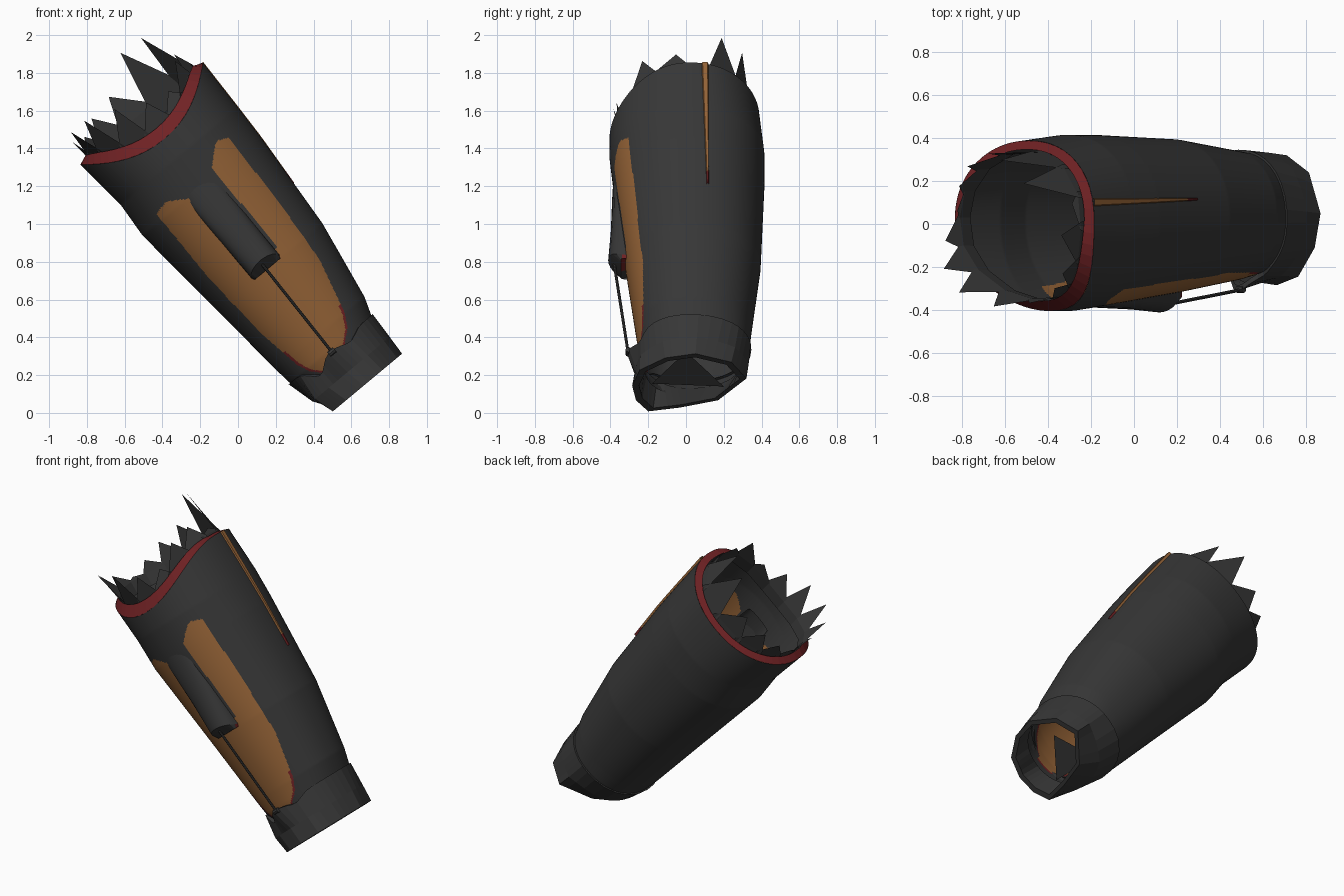
import bpy, bmesh, math
from mathutils import Vector

if "Cube" in bpy.data.objects:
    bpy.data.objects.remove(bpy.data.objects["Cube"])


def material(name, rgb):
    m = bpy.data.materials.new(name)
    m.diffuse_color = (*rgb, 1)
    m.use_nodes = True
    m.node_tree.nodes["Principled BSDF"].inputs["Base Color"].default_value = m.diffuse_color
    return m


DARK = material("charcoal", (0.038, 0.038, 0.038))
ORANGE = material("burnt orange", (0.30, 0.125, 0.038))
RED = material("dark red", (0.165, 0.016, 0.018))


def P(t, u, y):
    """Tilted frame: t runs down the sleeve axis, u across it, y to the back."""
    return Vector((-0.51 + 0.64 * t + 0.768 * u, y, 1.585 - 0.768 * t + 0.64 * u))


def lerp(table, t):
    """Interpolate rows (key, values...) at t."""
    if t <= table[0][0]:
        return table[0][1:]
    for a, b in zip(table, table[1:]):
        if t <= b[0]:
            f = (t - a[0]) / (b[0] - a[0])
            return [p + (q - p) * f for p, q in zip(a[1:], b[1:])]
    return table[-1][1:]


# t, u min, u max, y front, y back
STATIONS = [(-0.4, -.42, .42, -.40, .385), (0, -.422, .422, -.405, .385), (.3, -.395, .413, -.405, .415),
            (.5, -.41, .405, -.385, .415), (1.06, -.36, .363, -.32, .395),
            (1.5, -.322, .285, -.265, .345), (1.6, -.31, .25, -.25, .335),
            (1.74, -.25, .20, -.22, .28)]


def section(t, a, k=1.0):
    """Point (u, y) of the sleeve cross-section at angle a."""
    u0, u1, yf, yb = lerp(STATIONS, t)
    c, s = (math.copysign(abs(f(a)) ** 0.93, f(a)) for f in (math.cos, math.sin))
    y = 0.02 + s * ((yb - 0.02) if s > 0 else (0.02 - yf))
    return (u0 + u1) / 2 + k * c * (u1 - u0) / 2, 0.02 + k * (y - 0.02)


def grid(name, rows, closed=True, mats=(DARK,), rule=None, smooth=True):
    """Skin rows of (t, u, y) points; rule(t, u, y) gives the material index."""
    bm = bmesh.new()
    vs = [[bm.verts.new(P(*p)) for p in r] for r in rows]
    n = len(rows[0])
    for j in range(len(rows) - 1):
        for i in range(n if closed else n - 1):
            k = (i + 1) % n
            f = bm.faces.new((vs[j][i], vs[j][k], vs[j + 1][k], vs[j + 1][i]))
            f.smooth = smooth
            if rule:
                cs = (rows[j][i], rows[j][k], rows[j + 1][k], rows[j + 1][i])
                f.material_index = rule(*[sum(c) / 4 for c in zip(*cs)])
    return finish(name, bm, mats)


def finish(name, bm, mats=(DARK,)):
    bmesh.ops.recalc_face_normals(bm, faces=bm.faces)
    me = bpy.data.meshes.new(name)
    bm.to_mesh(me)
    bm.free()
    for m in mats:
        me.materials.append(m)
    ob = bpy.data.objects.new(name, me)
    bpy.context.collection.objects.link(ob)
    return ob


# Torn rim: dips at the front, a little at the back
def rim_t(a):
    s = math.sin(a)
    return 0.18 * s * s if s < 0 else 0.03 * s * s


# Panel outline across the front: t, u
LEFT = [(.44, -.20), (.46, -.28), (.9, -.285), (1.3, -.26), (1.55, -.22), (1.62, -.19), (1.69, -.12)]
RIGHT = [(.37, .22), (.39, .27), (.8, .26), (1.2, .228), (1.5, .15), (1.57, .11), (1.64, .03), (1.69, -.08)]


def panel(t, u, pad=0.0):
    if t > 1.69 - pad or t < 0.37 or (abs(u) < 0.10 and t < 1.0):
        return False
    if u < 0:
        return t > 0.44 + 0.65 * max(0, u + .2) and u > lerp(LEFT, t)[0] + pad
    return t > 0.37 + 0.9 * max(0, .2 - u) and u < lerp(RIGHT, t)[0] - pad


def shell_colour(t, u, y):
    if y < 0 and panel(t, u):
        return 1 if t < 1.45 or panel(t, u, 0.014) else 2
    return 0


# Sleeve shell
N, M = 360, 200
angles = [2 * math.pi * i / N for i in range(N)]
rows = []
for j in range(M + 1):
    row = []
    for a in angles:
        t = rim_t(a) + (1.74 - rim_t(a)) * j / M
        row.append((t, *section(t, a)))
    rows.append(row)
grid("sleeve_shell", rows, mats=(DARK, ORANGE, RED), rule=shell_colour)

# Narrow raised slit on the upper side, red at its tail
rows = []
for i in range(21):
    t = 0.80 * i / 20
    w, u1 = 0.024 * (1 - 0.75 * i / 20), lerp(STATIONS, t)[1]
    mid = 0.10 + 0.02 * t
    rows.append([(t, u1 - 0.025, mid - w - .006), (t, u1 + 0.003, mid - w * .5),
                 (t, u1 + 0.003, mid + w * .6), (t, u1 - 0.025, mid + w)])
grid("side_slit", rows, closed=False, smooth=False, mats=(ORANGE, RED),
     rule=lambda t, u, y: 1 if t > .72 or (t > .45 and y > .125) else 0)

# Red rim lip, turned inward
coarse = [2 * math.pi * i / 48 for i in range(48)]
outer = [(rim_t(a), *section(rim_t(a), a)) for a in coarse]
inner = [(rim_t(a) - 0.015 - 0.055 * max(0, -math.sin(a)), *section(rim_t(a), a, 0.89)) for a in coarse]
grid("rim_lip", [outer, inner], mats=(RED,), smooth=False)

# Ragged teeth: angle, tip t, tip scale
TEETH = [(8, -.06, .82), (32, -.31, .74), (66, -.32, .80), (96, -.18, .86), (122, -.15, .84),
         (146, -.10, .84), (168, -.05, .87), (188, -.12, .92), (207, -.165, .97), (228, -.166, .98),
         (253, -.11, .97), (272, -.03, .92), (294, 0, .85), (317, -.10, .93), (344, -.13, .80)]
bm = bmesh.new()
for i, (deg, tip, k) in enumerate(TEETH):
    prev = TEETH[i - 1][0] - (360 if i == 0 else 0)
    nxt = TEETH[(i + 1) % len(TEETH)][0] + (360 if i == len(TEETH) - 1 else 0)
    a0, a1 = math.radians((prev + deg) / 2 - 3), math.radians((nxt + deg) / 2 + 3)
    pts = []
    for a, lift, s in ((a0, .05, .89), (a1, .05, .89), (a1, -.03, .88),
                       (math.radians(deg + 5), None, k), (a0, -.03, .88)):
        t = tip if lift is None else rim_t(a) + lift - 0.03 * max(0, -math.sin(a))
        pts.append(bm.verts.new(P(t, *section(0, a, s))))
    bm.faces.new((pts[0], pts[1], pts[2], pts[4]))
    bm.faces.new((pts[4], pts[2], pts[3]))
finish("torn_teeth", bm)

# Raised cover between the panel halves
rows = []
for t, h, y in ((.38, .09, -.38), (.55, .105, -.39), (.8, .10, -.398), (1.0, .098, -.412)):
    row = []
    for i in range(13):
        a = math.pi * i / 12
        u = -0.015 - h * math.cos(a)
        base = lerp(STATIONS, t)[2] + 0.045
        row.append((t + (0.05 * (1 - math.sin(a)) if t == 1.0 else 0), u,
                    base + (y - base) * math.sin(a) ** 0.6))
    rows.append(row)
grid("cord_cover", rows, closed=False)
end = rows[-1]
grid("cover_end", [end, [(1.06, p[1] * 0.9, max(p[2], -.345)) for p in end],
                   [(1.045, p[1] * 0.8, -.30) for p in end]], closed=False, smooth=False,
     mats=(DARK, RED), rule=lambda t, u, y: 1 if y > -.335 and u > -.03 else 0)

# Cuff: end polygon (u, y), blended into the sleeve section, with a front tab
END = [(.245, .05), (.175, .24), (.04, .32), (-.14, .17), (-.20, -.03), (-.232, -.20),
       (-.14, -.265), (-.02, -.285), (.11, -.245), (.21, -.11)]
end, start, mid = [], [], []
for p, q in zip(END, END[1:] + END[:1]):
    for f in (0, .25, .5, .75):
        end.append((1.86, p[0] + f * (q[0] - p[0]), p[1] + f * (q[1] - p[1])))
for _, u, y in end:
    a = math.atan2(y - .02, u)
    d = math.degrees(a)
    tab = math.exp(-((d + 94) / 13) ** 2)
    t = 1.6 + .07 * math.exp(-((d + 115) / 14) ** 2) + .035 * math.exp(-((d + 70) / 14) ** 2)
    su, sy = section(1.6, a, 1.035)
    start.append((t, su, sy - .055 * tab))
    mid.append((1.75, .5 * (u + su) * (1.1 if u < 0 else 1.0), .5 * (y + sy)))
hole = [(1.86, .88 * u, .02 + .88 * (y - .02)) for _, u, y in end]
inside = [(1.66, .88 * u, .02 + .88 * (y - .02)) for _, u, y in start]
skirt = [(t, .92 * u, .02 + .92 * (y - .02)) for t, u, y in start]
grid("cuff", [start, mid, end, hole, inside], smooth=False)
grid("cuff_top_edge", [start, skirt], smooth=False)

# Loose fold inside the cuff opening
bm = bmesh.new()
bm.faces.new([bm.verts.new(P(*p)) for p in ((1.72, -.17, -.18), (1.70, .07, .0), (1.74, -.17, .20))])
finish("inner_flap", bm)


# Cord and its eyelet
def tube(name, a, b, r, sides=8):
    bm = bmesh.new()
    d = b - a
    bmesh.ops.create_cone(bm, cap_ends=True, segments=sides, radius1=r, radius2=r, depth=d.length)
    ob = finish(name, bm)
    ob.rotation_mode = 'QUATERNION'
    ob.rotation_quaternion = d.to_track_quat('Z', 'Y')
    ob.location = (a + b) / 2
    return ob


tube("cord", P(0.98, -.02, -.385), P(1.63, -.035, -.305), 0.008)
tube("eyelet", P(1.615, -.055, -.305), P(1.615, -.015, -.305), 0.016)
